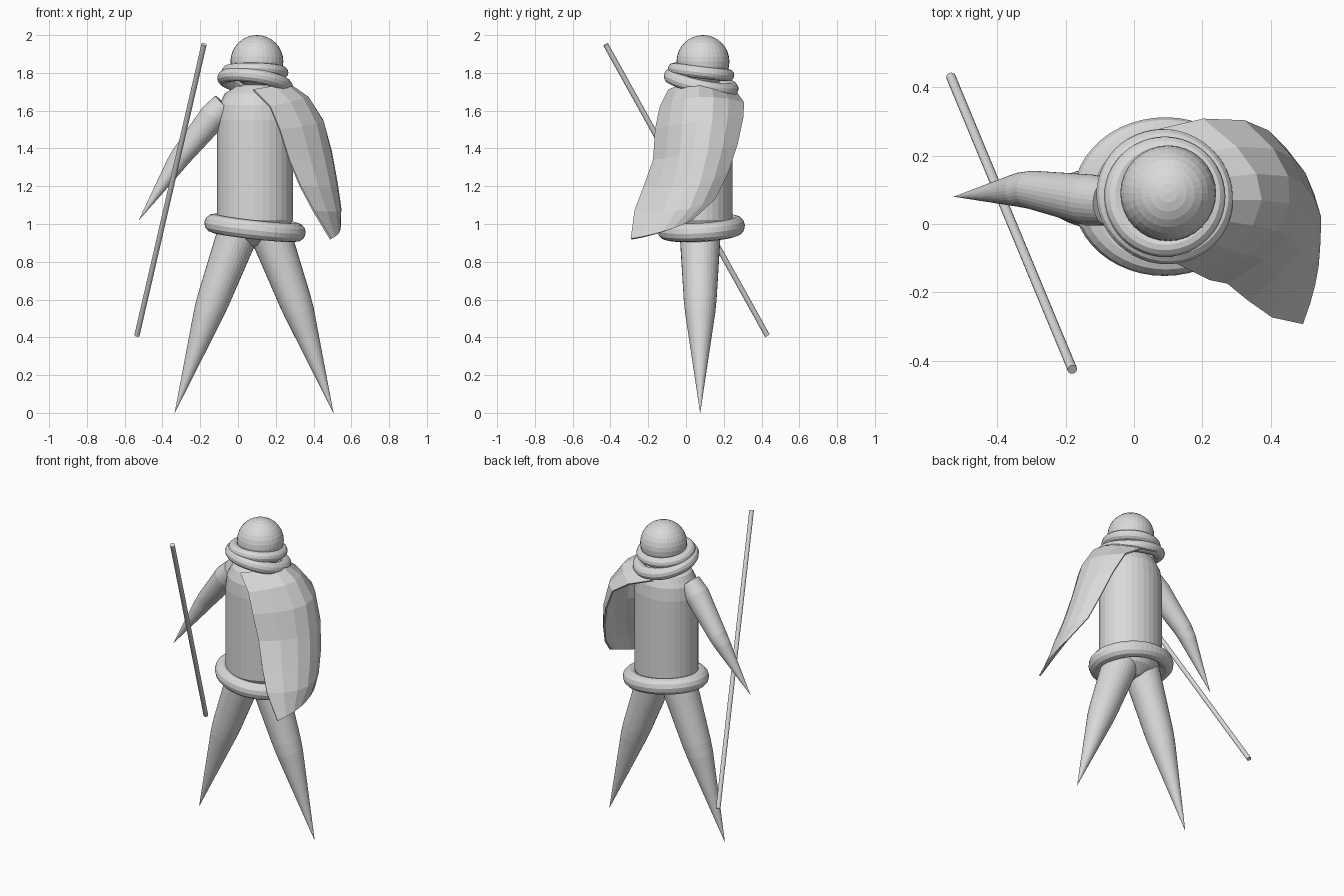
import bpy, bmesh, math
from mathutils import Vector

cube = bpy.data.objects.get("Cube")
if cube:
    bpy.data.objects.remove(cube, do_unlink=True)

CENTRE_X, CENTRE_Y = 0.09, 0.08
SIDES = 32

# Single plain grey
grey = bpy.data.materials.new("plain_grey")
grey.use_nodes = True
colour = (0.7, 0.7, 0.7, 1)
grey.diffuse_color = colour
grey.node_tree.nodes["Principled BSDF"].inputs["Base Color"].default_value = colour


def finish(bm, name):
    """Turn a bmesh into a named grey object."""
    bmesh.ops.remove_doubles(bm, verts=bm.verts, dist=0.0001)
    bmesh.ops.recalc_face_normals(bm, faces=bm.faces)
    mesh = bpy.data.meshes.new(name)
    bm.to_mesh(mesh)
    bm.free()
    mesh.materials.append(grey)
    obj = bpy.data.objects.new(name, mesh)
    bpy.context.collection.objects.link(obj)
    return obj


def bridge(bm, rows, closed):
    """Join neighbouring rows of vertices with quads."""
    for a, b in zip(rows, rows[1:]):
        count = len(a)
        for i in range(count if closed else count - 1):
            j = (i + 1) % count
            bm.faces.new((a[i], a[j], b[j], b[i]))


def limb(name, path, radii, sides=SIDES):
    """Round tapered tube through the path points."""
    bm = bmesh.new()
    points = [Vector(p) for p in path]
    rows = []
    for k, (point, radius) in enumerate(zip(points, radii)):
        before, after = points[max(k - 1, 0)], points[min(k + 1, len(points) - 1)]
        turn = (after - before).to_track_quat("Z", "Y")
        rows.append([])
        for i in range(sides):
            a = math.tau * i / sides
            offset = Vector((math.cos(a), math.sin(a), 0)) * max(radius, 0.0005)
            rows[-1].append(bm.verts.new(point + turn @ offset))
    bridge(bm, rows, True)
    for row in (rows[0], rows[-1]):
        bm.faces.new(row)
    return finish(bm, name)


def ring(name, z, major, minor, tilt, squash=1.0):
    """Tilted torus around the body axis."""
    bpy.ops.mesh.primitive_torus_add(
        major_segments=48, minor_segments=12, major_radius=major,
        minor_radius=minor, location=(CENTRE_X, CENTRE_Y, z),
        rotation=(tilt[0], tilt[1], 0))
    obj = bpy.context.object
    obj.name = name
    obj.scale.y = squash
    obj.data.materials.append(grey)


# Head
bpy.ops.mesh.primitive_uv_sphere_add(
    segments=SIDES, ring_count=16, radius=0.14, location=(0.1, 0.09, 1.86))
head = bpy.context.object
head.name = "head"
head.data.materials.append(grey)

# Torso: oval lathe with rounded ends
profile = [(0, 0.87), (0.08, 0.89), (0.15, 0.94), (0.2, 1.02), (0.2, 1.55),
           (0.19, 1.63), (0.16, 1.69), (0.1, 1.73), (0, 1.75)]
torso = limb("torso", [(0, 0, z) for r, z in profile], [r for r, z in profile])
torso.location = (CENTRE_X, CENTRE_Y - 0.005, 0)
torso.scale.y = 0.85

# Scarf and belt rings
ring("scarf_upper", 1.805, 0.145, 0.032, (-0.12, 0.02))
ring("scarf_lower", 1.75, 0.165, 0.037, (-0.21, 0.15))
ring("belt", 0.98, 0.22, 0.05, (0.06, 0.11), 0.86)

# Legs, mirrored about the body axis
for name, side in (("right_leg", -1), ("left_leg", 1)):
    path = [(0.07, 1.0), (0.09, 0.94), (0.215, 0.6), (0.24, 0.53), (0.42, 0)]
    limb(name, [(0.085 + side * x, 0.075, z) for x, z in path],
         [0.105, 0.108, 0.087, 0.08, 0])

# Bare arm
limb("right_arm",
     [(-0.07, 0.065, 1.63), (-0.13, 0.07, 1.57), (-0.3, 0.1, 1.36),
      (-0.335, 0.1, 1.31), (-0.525, 0.08, 1.02)],
     [0.07, 0.075, 0.056, 0.05, 0])

# Staff
limb("staff", [(-0.535, 0.43, 0.41), (-0.18, -0.425, 1.95)], [0.014] * 2, 16)

# Shoulder cape: front edge, crown and back edge, bowed into a sheet
front = [(0.08, -0.09, 1.71), (0.17, -0.135, 1.62), (0.22, -0.16, 1.5),
         (0.27, -0.17, 1.34), (0.33, -0.22, 1.2), (0.4, -0.27, 1.07),
         (0.49, -0.29, 0.92)]
crown = [(0.27, 0.07, 1.74), (0.37, 0.07, 1.67), (0.45, 0.06, 1.54),
         (0.49, 0.04, 1.37), (0.52, 0, 1.2), (0.54, -0.05, 1.07),
         (0.535, -0.12, 0.96)]
back = [(0.05, 0.27, 1.69), (0.2, 0.305, 1.64), (0.32, 0.3, 1.56),
        (0.39, 0.27, 1.42), (0.44, 0.22, 1.27), (0.48, 0.15, 1.13),
        (0.53, 0.03, 1.02)]
bm = bmesh.new()
rows = []
COLUMNS = 6
for f, c, b in zip(front, crown, back):
    f, c, b = Vector(f), Vector(c), Vector(b)
    pull = c * 2 - (f + b) / 2
    rows.append([])
    for i in range(COLUMNS + 1):
        t = i / COLUMNS
        spot = f * (1 - t) ** 2 + pull * 2 * t * (1 - t) + b * t ** 2
        rows[-1].append(bm.verts.new(spot))
bridge(bm, rows, False)
cape = finish(bm, "cape")
thickness = cape.modifiers.new("thickness", "SOLIDIFY")
thickness.thickness = 0.01
thickness.offset = 0
